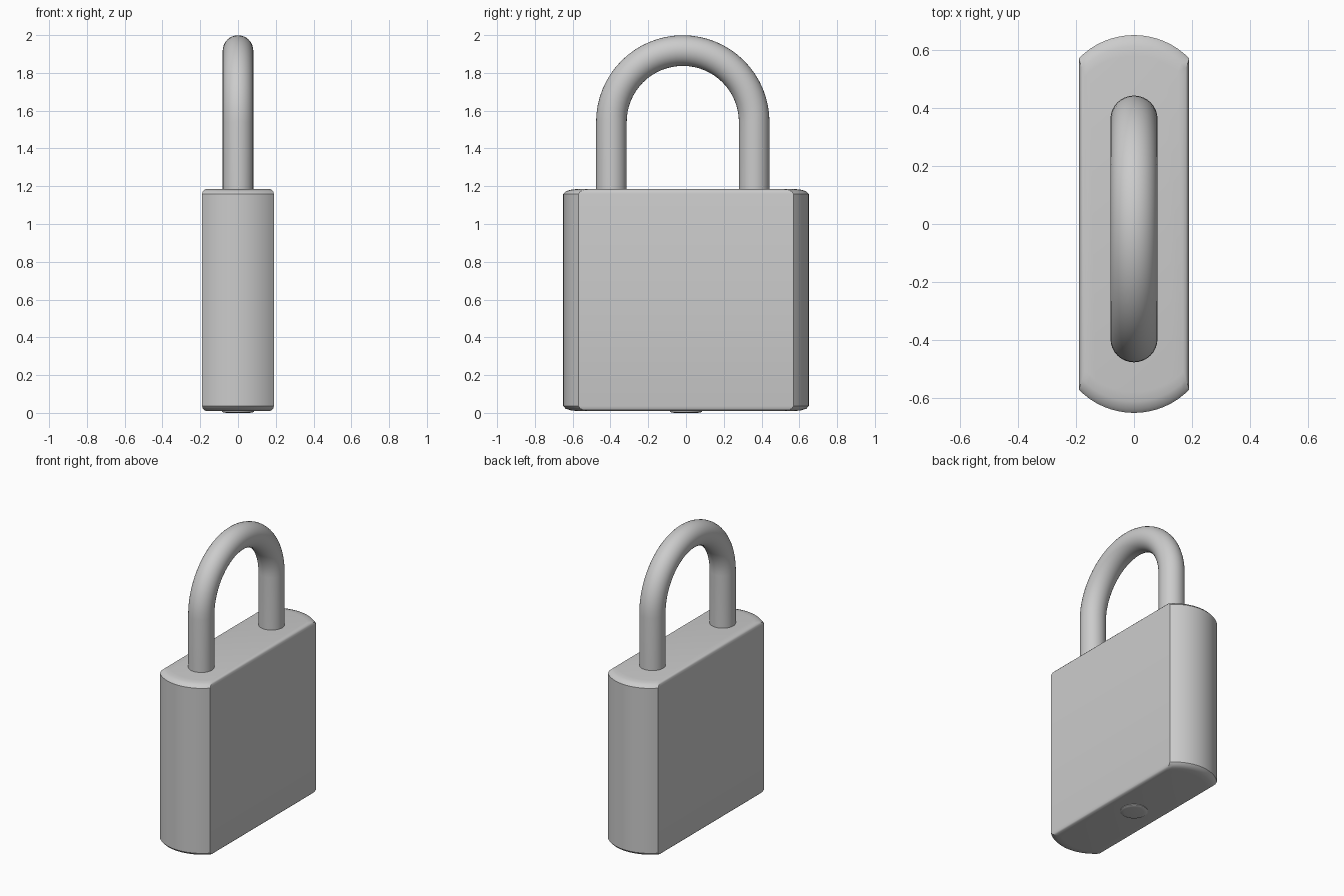
import bpy, bmesh, math
from mathutils import Vector

cube = bpy.data.objects.get("Cube")
if cube:
    bpy.data.objects.remove(cube)

steel = bpy.data.materials.new("grey_steel")
steel.use_nodes = True
GREY = (0.6, 0.6, 0.6, 1)
steel.diffuse_color = GREY
steel.node_tree.nodes["Principled BSDF"].inputs["Base Color"].default_value = GREY


def loft(name, rings, angle):
    """Skin a list of closed rings and cap both ends."""
    bm = bmesh.new()
    loops = [[bm.verts.new(p) for p in ring] for ring in rings]
    for a, b in zip(loops, loops[1:]):
        for i in range(len(a)):
            j = (i + 1) % len(a)
            bm.faces.new((a[i], a[j], b[j], b[i]))
    bm.faces.new(loops[0])
    bm.faces.new(loops[-1])
    bmesh.ops.recalc_face_normals(bm, faces=bm.faces)
    mesh = bpy.data.meshes.new(name)
    bm.to_mesh(mesh)
    bm.free()
    mesh.materials.append(steel)
    obj = bpy.data.objects.new(name, mesh)
    bpy.context.collection.objects.link(obj)
    bpy.ops.object.select_all(action='DESELECT')
    obj.select_set(True)
    bpy.context.view_layer.objects.active = obj
    bpy.ops.object.shade_smooth_by_angle(angle=math.radians(angle))
    return obj


# Body: flat sides, bowed ends, softened top and bottom rims
HALF_W, CORNER, BOW = 0.19, 0.57, 0.08
radius = (HALF_W ** 2 + BOW ** 2) / (2 * BOW)
sweep = math.asin(HALF_W / radius)
end = []
for i in range(17):
    a = sweep * (1 - i / 8)
    end.append((radius * math.sin(a), CORNER + BOW - radius * (1 - math.cos(a))))
outline = end + [(-x, -y) for x, y in end]
rim = [(0.0, 0.89), (0.004, 0.94), (0.012, 0.98), (0.026, 1.0)]
levels = [(0.01 + d, s) for d, s in rim] + [(1.185 - d, s) for d, s in reversed(rim)]
loft("lock_body", [[(x * s, y * s, z) for x, y in outline] for z, s in levels], 35)

# Shackle: round bar swept up, over and down
TUBE, SPAN, MID_Y, SPRING = 0.081, 0.378, -0.017, 1.54
path = [(0, 1.1)] + [(math.pi * i / 32, SPRING) for i in range(33)] + [(math.pi, 1.1)]
rings = []
for a, z in path:
    out = Vector((0, math.cos(a), math.sin(a)))
    centre = Vector((0, MID_Y, z)) + out * SPAN
    rings.append([centre + TUBE * (out * math.cos(t) + Vector((math.sin(t), 0, 0)))
                  for t in (2 * math.pi * k / 32 for k in range(32))])
loft("shackle", rings, 50)

# Key plug: low rounded button under the body
plug = [(0.03, 0.085), (0.006, 0.085), (0.002, 0.078), (0.0, 0.06)]
loft("key_plug", [[(r * math.cos(t), r * math.sin(t), z)
                   for t in (2 * math.pi * k / 32 for k in range(32))]
                  for z, r in plug], 35)
